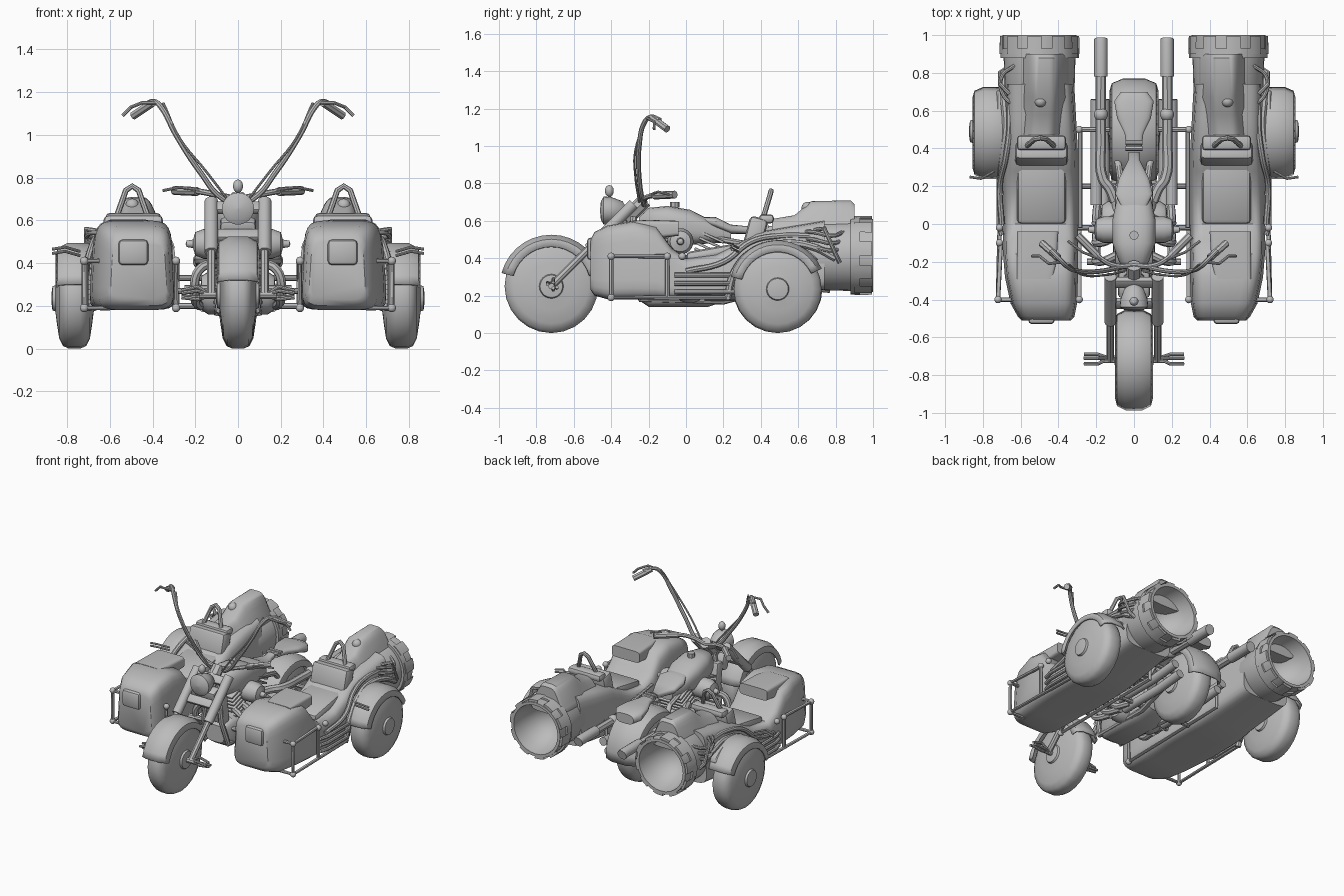
import bpy, bmesh
from math import sin, cos, pi, radians, copysign
from mathutils import Vector, Matrix

if "Cube" in bpy.data.objects:
    bpy.data.objects.remove(bpy.data.objects["Cube"])

GREY = (0.5, 0.5, 0.5, 1)
mat = bpy.data.materials.new("plain grey")
mat.use_nodes = True
mat.diffuse_color = GREY
mat.node_tree.nodes["Principled BSDF"].inputs["Base Color"].default_value = GREY


def finish(name, mesh, pair=False, thick=0, angle=40):
    mesh.materials.clear()
    mesh.materials.append(mat)
    mesh.shade_smooth()
    mesh.set_sharp_from_angle(angle=radians(angle))
    ob = bpy.data.objects.new(name, mesh)
    bpy.context.collection.objects.link(ob)
    if thick:
        ob.modifiers.new("thickness", "SOLIDIFY").thickness = thick
    if pair:
        ob.modifiers.new("mirror", "MIRROR")
    return ob


def from_bm(name, bm, **kw):
    bmesh.ops.recalc_face_normals(bm, faces=bm.faces)
    mesh = bpy.data.meshes.new(name)
    bm.to_mesh(mesh)
    bm.free()
    return finish(name, mesh, **kw)


def skin(name, rings, closed=True, caps=True, **kw):
    """Bridge equal rings of points into one surface."""
    bm = bmesh.new()
    vs = [[bm.verts.new(p) for p in ring] for ring in rings]
    n = len(vs[0])
    for a, b in zip(vs, vs[1:]):
        for i in range(n if closed else n - 1):
            j = (i + 1) % n
            bm.faces.new((a[i], a[j], b[j], b[i]))
    if caps:
        bm.faces.new(vs[0])
        bm.faces.new(vs[-1])
    return from_bm(name, bm, **kw)


def loft(name, sections, square=0.45, taper=0, n=24, **kw):
    """Rounded sections (y, x0, x1, z0, z1) joined along y."""
    rings = []
    for y, x0, x1, z0, z1 in sections:
        ring = []
        for i in range(n):
            c, s = cos(2 * pi * (i + .5) / n), sin(2 * pi * (i + .5) / n)
            u, v = copysign(abs(c) ** square, c), copysign(abs(s) ** square, s)
            u *= 1 - taper * max(v + 1, 0) / 2
            ring.append(((x0 + x1) / 2 + u * (x1 - x0) / 2, y, (z0 + z1) / 2 + v * (z1 - z0) / 2))
        rings.append(ring)
    return skin(name, rings, **kw)


def lathe(name, profile, centre, axis="X", segs=24, a0=0, a1=360, **kw):
    """Spin (along, radius) points round an x or y axis."""
    c = Vector(centre)
    rings = []
    full = a1 - a0 == 360
    for k, r in profile:
        ring = []
        for i in range(segs if full else segs + 1):
            a = radians(a0 + (a1 - a0) * i / segs)
            off = (k, r * cos(a), r * sin(a)) if axis == "X" else (r * cos(a), k, r * sin(a))
            ring.append(c + Vector(off))
        rings.append(ring)
    return skin(name, rings, closed=full, caps=False, **kw)


def tube(name, pts, r, smooth=False, res=2, **kw):
    cu = bpy.data.curves.new(name, "CURVE")
    cu.dimensions, cu.bevel_depth, cu.bevel_resolution, cu.use_fill_caps = "3D", r, res, True
    if smooth:
        sp = cu.splines.new("BEZIER")
        sp.bezier_points.add(len(pts) - 1)
        for bp, p in zip(sp.bezier_points, pts):
            bp.co = p
            bp.handle_left_type = bp.handle_right_type = "AUTO"
        sp.resolution_u = 6
    else:
        sp = cu.splines.new("POLY")
        sp.points.add(len(pts) - 1)
        for sv, p in zip(sp.points, pts):
            sv.co = (*p, 1)
    tmp = bpy.data.objects.new("tmp", cu)
    mesh = bpy.data.meshes.new_from_object(tmp)
    bpy.data.objects.remove(tmp)
    return finish(name, mesh, **kw)


def ball(name, c, r, scale=(1, 1, 1), **kw):
    bm = bmesh.new()
    bmesh.ops.create_uvsphere(bm, u_segments=14, v_segments=9, radius=r)
    bmesh.ops.transform(bm, matrix=Matrix.LocRotScale(Vector(c), None, Vector(scale)), verts=bm.verts)
    return from_bm(name, bm, **kw)


def box(name, c, size, rot=0, bevel=0.01, **kw):
    bm = bmesh.new()
    bmesh.ops.create_cube(bm, size=1)
    bmesh.ops.scale(bm, vec=size, verts=bm.verts)
    bmesh.ops.bevel(bm, geom=bm.edges[:], offset=bevel, segments=2, affect="EDGES", profile=.5)
    m = Matrix.Translation(c) @ Matrix.Rotation(radians(rot), 4, "X")
    bmesh.ops.transform(bm, matrix=m, verts=bm.verts)
    return from_bm(name, bm, **kw)


def wheel(name, c, r, half, **kw):
    side = [(.3, 1), (.6, .95), (.8, .8), (.92, .5), (1, .26), (1.15, .24), (1.2, .1), (1.2, .001)]
    prof = [(-k * half, q * r) for k, q in reversed(side)] + [(k * half, q * r) for k, q in side]
    lathe(name, prof, c, **kw)


# Wheels and mudguards
wheel("front_wheel", (0, -.72, .25), .25, .085)
wheel("rear_wheel", (0, .49, .24), .24, .09)
wheel("sidecar_wheel", (.765, .49, .235), .235, .09, pair=True)
guard = [(-1, .8), (-.9, .95), (-.45, 1.04), (.45, 1.04), (.9, .95), (1, .8)]
lathe("front_mudguard", [(k * .1, q * .265) for k, q in guard], (0, -.72, .25), segs=14, a0=15, a1=165, thick=.01)
lathe("rear_mudguard", [(k * .13, q * .27) for k, q in guard], (0, .49, .24), segs=14, a0=-5, a1=185, thick=.012)
lathe("sidecar_mudguard", [(k * .105, q * .25) for k, q in guard], (.75, .49, .235), segs=14, a0=25, a1=165, thick=.012, pair=True)
lathe("mudguard_crown", [(-.1, .2), (-.08, .25), (.02, .27), (.08, .21)], (.7, .5, .22), segs=12, a0=40, a1=145, thick=.015, pair=True)
for z in (.455, .475):
    tube("mudguard_fin", [(.74, .28, z - .02), (.81, .24, z), (.87, .24 + z / 50, z - .01)], .007, pair=True)

# Sidecar shell
loft("sidecar_shell", [
    (-.51, .33, .60, .23, .50), (-.49, .31, .62, .20, .54), (-.42, .295, .66, .18, .575),
    (-.28, .29, .69, .18, .60), (-.16, .29, .70, .18, .57), (-.08, .29, .70, .18, .46), (0, .29, .70, .18, .40),
    (.16, .29, .70, .18, .42), (.28, .29, .70, .18, .48), (.38, .29, .69, .19, .54),
    (.56, .30, .69, .21, .57), (.74, .31, .69, .23, .60)], square=.35, taper=.12, pair=True)
box("sidecar_lamp", (.49, -.495, .45), (.14, .07, .12), bevel=.02, pair=True)
loft("dash_hood", [(-.29, .43, .62, .56, .60), (-.2, .41, .62, .50, .605), (-.04, .40, .62, .52, .60)], square=.3, pair=True)
box("sidecar_seat", (.49, .16, .43), (.26, .32, .06), rot=10, bevel=.025, pair=True)
box("seat_back", (.49, .37, .53), (.28, .10, .18), rot=-15, bevel=.025, pair=True)
box("seat_back_roll", (.49, .43, .61), (.26, .08, .05), bevel=.02, pair=True)
tube("seat_hoop", [(.405, .39, .57), (.43, .42, .64), (.465, .45, .74), (.495, .455, .76),
     (.525, .45, .74), (.56, .42, .64), (.585, .39, .57)], .014, pair=True)
loft("rear_cowl", [(.46, .36, .62, .50, .61), (.58, .34, .62, .5, .63), (.67, .33, .62, .5, .705), (.88, .33, .62, .5, .71),
     (.9, .34, .62, .5, .69)], square=.4, taper=.6, pair=True)
ball("cowl_knob", (.495, .65, .67), .032, pair=True)

# Sidecar thruster drum with hollow bowl
C = (.50, 0, .415)
lathe("thruster_drum", [(.62, .01), (.64, .16), (.70, .185), (.88, .19), (.88, .208), (.93, .208), (.93, .195),
      (1, .195), (1, .175), (.92, .165), (.82, .12), (.77, .06), (.76, .001)], C, axis="Y", segs=28, pair=True)
for i in range(10):
    lathe("thruster_tab", [(.9, .19), (.9, .212), (.995, .21), (.995, .19)], C, axis="Y", segs=4,
          a0=i * 36, a1=i * 36 + 21, pair=True)
for z in (.46, .50, .54):
    tube("thruster_pipe", [(.62, .62, z), (.69, .68, z), (.70, .78, z - .02), (.63, .84, z)], .011, smooth=True, pair=True)
tube("thruster_bracket", [(.66, .69, .55), (.71, .74, .56), (.71, .80, .42), (.68, .82, .38)], .012, pair=True)
tube("wheel_rail", [(.70, .22, .18), (.71, .26, .33), (.70, .36, .44), (.68, .52, .48), (.69, .68, .46), (.69, .80, .40)],
     .02, smooth=True, pair=True)
tube("upper_wheel_rail", [(.70, .0, .33), (.71, .2, .38), (.68, .35, .49), (.66, .5, .52), (.66, .66, .52)], .016, smooth=True, pair=True)

# Sidecar crash cage and side rails
frame = [(.705, -.1, .41), (.72, -.4, .41), (.72, -.4, .19), (.705, .24, .19)]
tube("cage_outer", frame, .012, pair=True)
tube("cage_post", [(.712, -.1, .41), (.712, -.1, .19)], .012, pair=True)
tube("cage_front", [(.60, -.4, .19), (.72, -.4, .19), (.72, -.4, .41), (.60, -.4, .41)], .012, pair=True)
tube("cage_inner", [(.32, -.4, .41), (.29, -.4, .41), (.29, -.4, .19), (.285, .5, .2), (.285, .5, .33), (.285, -.02, .41)], .012, pair=True)
for p in [(.72, -.4, .41), (.72, -.4, .19), (.712, -.1, .41), (.712, -.02, .41), (.29, -.4, .41), (.29, -.4, .19), (.29, .5, .33)]:
    ball("cage_joint", p, .02, pair=True)
for z in (.22, .265, .31):
    tube("side_rail", [(.70, -.06, z), (.715, 0, z), (.715, .23, z), (.69, .27, z)], .013, pair=True)
for y, z in ((-.02, .27), (.5, .33), (.2, .2)):
    tube("sidecar_link", [(0, y, z), (.3, y, z)], .014, pair=True)

# Front fork and headlight
tube("fork_leg", [(.125, -.72, .25), (.125, -.29, .68)], .02, pair=True)
tube("fork_cover", [(.125, -.52, .45), (.125, -.28, .69)], .032, res=3, pair=True)
tube("fork_axle", [(0, -.72, .25), (.18, -.72, .25)], .017, pair=True)
for dy, dz in ((-.03, .01), (0, .03), (.02, -.02), (0, -.03)):
    tube("axle_fin", [(.13, -.71, .25), (.19, -.71 + dy, .26 + dz), (.265, -.71 + dy, .255 + dz / 2)], .009, pair=True)
for y, z in ((-.31, .66), (-.42, .53)):
    box("fork_yoke", (0, y, z), (.3, .06, .035), rot=45, pair=False)
lathe("headlight", [(-.46, .001), (-.455, .05), (-.44, .075), (-.40, .072), (-.34, .05), (-.31, .001)], (0, 0, .655), axis="Y")
tube("headlight_finial", [(0, -.41, .72), (0, -.41, .79)], .008)
ball("headlight_ball", (0, -.41, .76), .024, (1, 1, 1.3))

# Handlebars, grips and levers
tube("high_bar", [(0, -.22, .68), (.07, -.23, .70), (.18, -.25, .83), (.29, -.25, 1), (.36, -.22, 1.13),
     (.39, -.19, 1.155), (.44, -.14, 1.14)], .013, smooth=True, pair=True)
tube("bar_cable", [(.05, -.25, .7), (.15, -.27, .83), (.27, -.27, .98), (.35, -.21, 1.15)], .006, smooth=True, pair=True)
tube("high_grip", [(.40, -.18, 1.15), (.49, -.10, 1.09)], .02, pair=True)
tube("brake_lever", [(.37, -.2, 1.15), (.45, -.21, 1.15), (.50, -.17, 1.13), (.54, -.17, 1.09)], .008, pair=True)
tube("low_bar", [(0, -.22, .70), (.1, -.22, .72), (.18, -.18, .735), (.24, -.11, .74)], .014, smooth=True, pair=True)
tube("low_grip", [(.19, -.17, .735), (.30, -.06, .74)], .021, pair=True)
tube("low_lever", [(.17, -.19, .74), (.27, -.15, .755), (.35, -.09, .74)], .007, pair=True)
tube("steering_neck", [(0, -.33, .60), (0, -.22, .71)], .04)

# Tank, saddles and frame
loft("fuel_tank", [(-.25, -.04, .04, .53, .62), (-.2, -.08, .08, .50, .67), (-.1, -.115, .115, .48, .68), (.02, -.115, .115, .47, .66),
     (.14, -.09, .09, .48, .60), (.24, -.06, .06, .48, .56)], square=.7)
tube("filler_cap", [(0, -.06, .67), (0, -.06, .70)], .025)
loft("front_saddle", [(.08, -.06, .06, .59, .62), (.16, -.10, .10, .56, .62), (.24, -.08, .08, .53, .58), (.34, -.03, .03, .53, .57),
     (.38, -.03, .03, .54, .58)], square=.7)
loft("rear_saddle", [(.40, -.04, .04, .54, .57), (.48, -.05, .05, .53, .575), (.56, -.09, .09, .52, .57), (.65, -.105, .105, .49, .57),
     (.70, -.07, .07, .48, .55)], square=.7)
for y, z in ((.4, .57), (.43, .57)):
    tube("saddle_strap", [(-.045, y, z), (.045, y, z)], .013)
tube("frame_cradle", [(.03, -.28, .62), (.07, -.29, .35), (.09, -.24, .18), (.10, .2, .17), (.12, .49, .24), (.08, .3, .48), (.03, -.1, .55)],
     .018, pair=True)
box("radiator", (0, -.26, .45), (.17, .07, .24), rot=8, bevel=.015)
box("front_cowl", (0, -.34, .55), (.17, .08, .12), rot=20, bevel=.02)

# Engine with finned cylinders
loft("crankcase", [(-.26, -.07, .07, .18, .30), (-.2, -.11, .11, .14, .36), (.12, -.12, .12, .14, .38), (.24, -.09, .09, .18, .36)], square=.5)
for tilt, y in ((18, -.1), (-24, .08)):
    for i in range(6):
        d = .04 * i / 1.3
        s = radians(tilt)
        box("cylinder_fin", (0, y - sin(s) * d, .37 + cos(s) * d), (.2, .13, .014), rot=tilt, bevel=.004)
lathe("engine_pod", [(0, .07), (.16, .07), (.20, .055), (.21, .02), (.24, .015), (.245, .001)], (0, -.03, .49), pair=True)
lathe("clutch_cover", [(.05, .10), (.14, .10), (.17, .08), (.18, .001)], (0, .02, .26), pair=True)
tube("foot_peg", [(.1, -.2, .28), (.25, -.2, .28)], .017, pair=True)
for y in (-.16, -.06, .04):
    tube("header_pipe", [(.08, y, .40), (.18, y - .04, .37), (.2, y, .24), (.18, y + .14, .20)], .022, smooth=True, pair=True)

# Exhausts
tube("exhaust_pipe", [(.10, .12, .42), (.13, .19, .42), (.165, .24, .42), (.175, .45, .41), (.175, .80, .41)], .028, smooth=True, pair=True)
tube("exhaust_tip", [(.175, .78, .41), (.175, .96, .41), (.175, .98, .405)], .036, res=3, pair=True)
ball("exhaust_clamp", (.175, .58, .41), .038, pair=True)
for x, z in ((.16, .2), (.2, .26)):
    tube("lower_pipe", [(x, .1, z), (x, .45, z), (x, .66, z + .02)], .03, res=3, pair=True)
